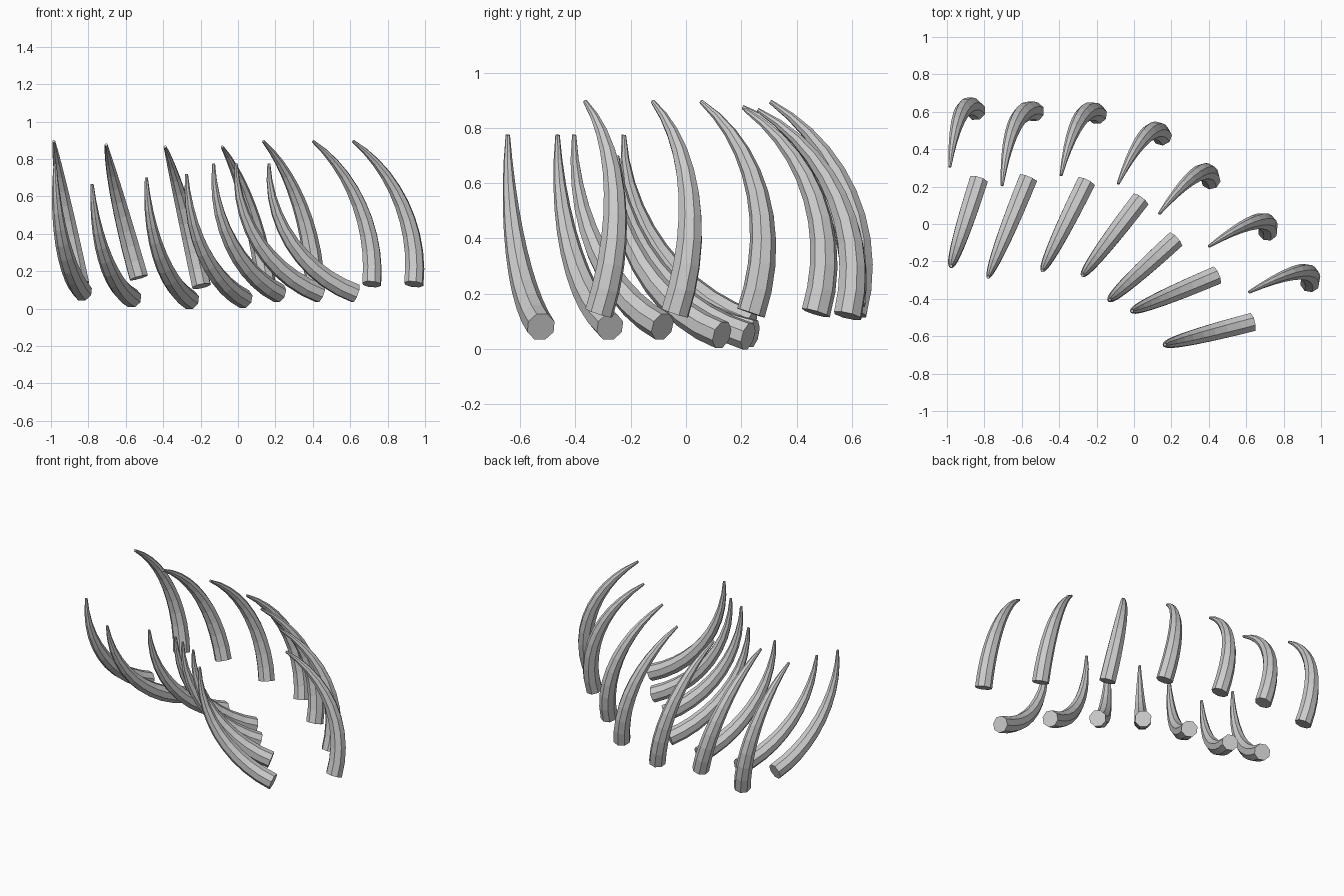
import bpy, math
from mathutils import Vector

if "Cube" in bpy.data.objects:
    bpy.data.objects.remove(bpy.data.objects["Cube"])

SIDES, RINGS, HALF = 8, 10, math.radians(36)


def tusk(name, base, tip, bulge):
    """Tapered eight-sided tube along a circular arc from base to tip."""
    base, tip = Vector(base), Vector(tip)
    chord = tip - base
    length = chord.length
    c = chord.normalized()
    b = (bulge - c * bulge.dot(c)).normalized()
    n = c.cross(b)
    rad = length / (2 * math.sin(HALF))
    mid = (base + tip) / 2 - b * rad * math.cos(HALF)
    verts, faces = [], []
    for i in range(RINGS + 1):
        t = i / RINGS
        a = HALF * (2 * t - 1)
        out = b * math.cos(a) + c * math.sin(a)
        r = 0.045 * (1 - t ** 1.8) + 0.008
        for k in range(SIDES):
            p = 2 * math.pi * (k + 0.5) / SIDES
            verts.append(mid + out * (rad + r * math.cos(p)) + n * r * math.sin(p))
    for i in range(RINGS):
        for k in range(SIDES):
            j, k2 = i * SIDES, (k + 1) % SIDES
            faces.append((j + k, j + SIDES + k, j + SIDES + k2, j + k2))
    faces.append(tuple(range(SIDES)))
    faces.append(tuple(reversed(range(RINGS * SIDES, (RINGS + 1) * SIDES))))
    # face winding: outward
    faces = [tuple(reversed(f)) for f in faces]
    me = bpy.data.meshes.new(name)
    me.from_pydata(verts, [], faces)
    import bmesh
    bm = bmesh.new()
    bm.from_mesh(me)
    bmesh.ops.recalc_face_normals(bm, faces=bm.faces)
    bm.to_mesh(me)
    bm.free()
    bpy.context.collection.objects.link(bpy.data.objects.new(name, me))


# Back row: bases hang down, bulging away from the tips with a slight twist
back = [
    ((-0.845, 0.605, 0.13), (-0.985, 0.305, 0.895)),
    ((-0.53, 0.60, 0.165), (-0.705, 0.205, 0.875)),
    ((-0.195, 0.585, 0.12), (-0.39, 0.26, 0.865)),
    ((0.15, 0.47, 0.13), (-0.085, 0.215, 0.865)),
    ((0.41, 0.235, 0.13), (0.135, 0.055, 0.895)),
    ((0.715, -0.04, 0.13), (0.40, -0.12, 0.895)),
    ((0.94, -0.315, 0.13), (0.615, -0.365, 0.895)),
]
# Front row: bases lie low, tips sweep upward in a vertical plane
front = [
    ((-0.83, 0.235, 0.09), (-0.978, -0.225, 0.775)),
    ((-0.565, 0.245, 0.055), (-0.78, -0.285, 0.665)),
    ((-0.255, 0.225, 0.045), (-0.49, -0.25, 0.70)),
    ((0.035, 0.13, 0.05), (-0.275, -0.275, 0.72)),
    ((0.22, -0.085, 0.08), (-0.13, -0.405, 0.775)),
    ((0.44, -0.275, 0.08), (-0.01, -0.465, 0.775)),
    ((0.63, -0.525, 0.08), (0.165, -0.645, 0.775)),
]
twist = math.radians(27)
for i, (base, tip) in enumerate(back):
    dx, dy = base[0] - tip[0], base[1] - tip[1]
    s, c = math.sin(twist), math.cos(twist)
    tusk(f"back_tusk_{i + 1}", base, tip, Vector((dx * c - dy * s, dx * s + dy * c, 0)))
for i, (base, tip) in enumerate(front):
    tusk(f"front_tusk_{i + 1}", base, tip, Vector((tip[0] - base[0], tip[1] - base[1], 0)))
